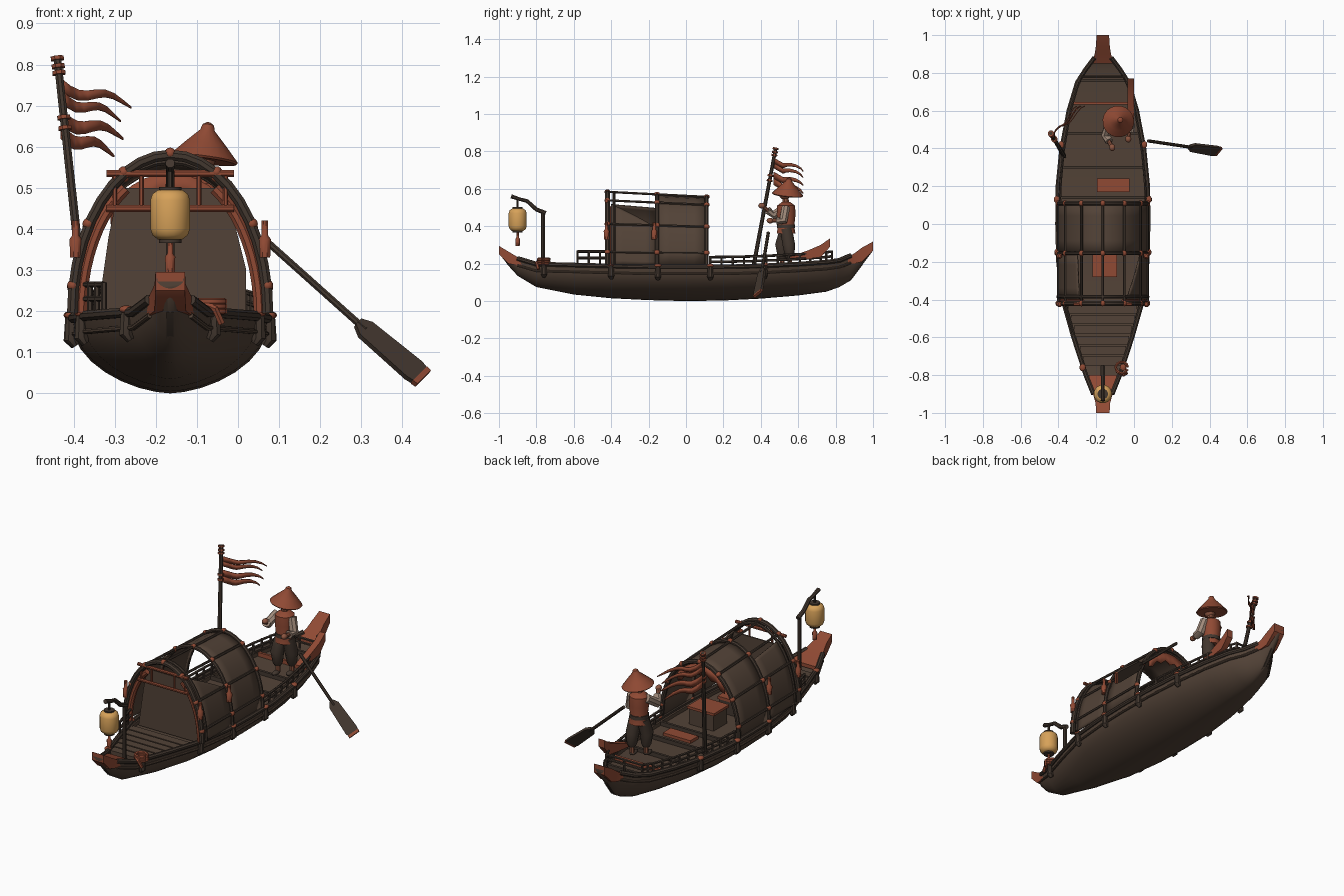
import bpy, bmesh, math
from mathutils import Vector

default_cube = bpy.data.objects.get("Cube")
if default_cube:
    bpy.data.objects.remove(default_cube, do_unlink=True)


def material(name, *rgb):
    mat = bpy.data.materials.new(name)
    mat.use_nodes = True
    mat.diffuse_color = (*rgb, 1)
    mat.node_tree.nodes["Principled BSDF"].inputs["Base Color"].default_value = (*rgb, 1)
    return mat


WOOD = material("brown wood", .085, .055, .038)
DARK = material("dark wood", .055, .038, .028)
RED = material("rust red", .28, .068, .034)
SKIN = material("tan skin", .26, .09, .05)
CLOTH = material("beige cloth", .36, .26, .2)
PAPER = material("lantern yellow", .68, .36, .1)
MID = -.165  # centre line of the boat


def finish(name, bm, mat, thick=0):
    bmesh.ops.recalc_face_normals(bm, faces=bm.faces)
    mesh = bpy.data.meshes.new(name)
    bm.to_mesh(mesh)
    bm.free()
    mesh.materials.append(mat)
    for face in mesh.polygons:
        face.use_smooth = True
    mesh.set_sharp_from_angle(angle=math.radians(40))
    obj = bpy.data.objects.new(name, mesh)
    bpy.context.collection.objects.link(obj)
    if thick:
        solid = obj.modifiers.new("thickness", 'SOLIDIFY')
        solid.thickness, solid.offset = thick, 0
    return obj


def loft(name, rings, mat, closed=True, thick=0):
    bm = bmesh.new()
    rows = [[bm.verts.new(p) for p in ring] for ring in rings]
    count = len(rows[0])
    for a, b in zip(rows, rows[1:]):
        for i in range(count if closed else count - 1):
            j = (i + 1) % count
            bm.faces.new((a[i], a[j], b[j], b[i]))
    if closed:
        bm.faces.new(rows[0])
        bm.faces.new(rows[-1])
    return finish(name, bm, mat, thick)


def tube(name, points, radius, mat, sides=8):
    pts = [Vector(p) for p in points]
    radii = radius if isinstance(radius, (list, tuple)) else [radius] * len(pts)
    spans = [max(p[k] for p in pts) - min(p[k] for p in pts) for k in range(3)]
    flat = Vector([float(k == spans.index(min(spans))) for k in range(3)])
    rings = []
    for i, p in enumerate(pts):
        along = (pts[min(i + 1, len(pts) - 1)] - pts[max(i - 1, 0)]).normalized()
        u = along.cross(flat).normalized()
        v = along.cross(u)
        turns = [math.tau * (k + .5) / sides for k in range(sides)]
        rings.append([p + radii[i] * (u * math.cos(t) + v * math.sin(t)) for t in turns])
    return loft(name, rings, mat)


def box(name, centre, size, mat):
    bm = bmesh.new()
    bmesh.ops.create_cube(bm, size=1)
    bmesh.ops.scale(bm, vec=size, verts=bm.verts)
    bmesh.ops.translate(bm, vec=centre, verts=bm.verts)
    return finish(name, bm, mat)


def ball(name, centre, size, mat):
    bm = bmesh.new()
    bmesh.ops.create_uvsphere(bm, u_segments=12, v_segments=8, radius=1)
    bmesh.ops.scale(bm, vec=size, verts=bm.verts)
    bmesh.ops.translate(bm, vec=centre, verts=bm.verts)
    return finish(name, bm, mat)


def tassel(name, x, y, z, s):
    tube(name, [(x, y, z), (x, y, z - .4 * s), (x, y, z - .5 * s), (x, y, z - s)],
         [.1 * s, .1 * s, .18 * s, .16 * s], RED)


# Hull: stations of y, half width, sheer height, keel height
STATIONS = [(-1, .034, .28, .255), (-.95, .036, .25, .19), (-.9, .05, .22, .135), (-.8, .09, .19, .075),
            (-.6, .155, .185, .035), (-.4, .212, .18, .015), (-.2, .235, .175, .005), (0, .24, .175, 0),
            (.2, .238, .175, .003), (.4, .218, .18, .013), (.6, .18, .19, .03), (.75, .135, .2, .05),
            (.82, .09, .21, .075), (.88, .045, .235, .11), (.94, .034, .27, .19), (1, .03, .305, .27)]


def station(y):
    for a, b in zip(STATIONS, STATIONS[1:]):
        if y <= b[0]:
            f = (y - a[0]) / (b[0] - a[0])
            return [p + (q - p) * f for p, q in zip(a, b)]
    return STATIONS[-1]


def hull_ring(y, w, top, keel):
    ring = []
    for i in range(-8, 9):
        t = i / 8 * math.pi / 2
        x = math.copysign(abs(math.sin(t)) ** 1.2, t) * w
        ring.append((MID + x, y, keel + (top - keel) * (1 - math.cos(t))))
    inner = w * .92
    deck = top - min(.02, .3 * (top - keel))
    return ring + [(MID + inner, y, top), (MID + inner, y, deck), (MID - inner, y, deck), (MID - inner, y, top)]


loft("hull", [hull_ring(*s) for s in STATIONS], WOOD)
tube("keel", [(MID, s[0], s[3] + .012) for s in STATIONS[1:-1]], .012, DARK, 4)
for side, label in ((1, "left"), (-1, "right")):
    body = STATIONS[2:-2]
    tube(label + "_rail", [(MID + side * s[1], s[0], s[2] + .008) for s in body], .013, DARK)
    tube(label + "_strake", [(MID + side * s[1] * .99, s[0], s[2] - .03) for s in body], .007, WOOD)
    # Fenders hung under the rail
    for y in (-.76, -.4, -.15, .13, .42):
        s = station(y)
        x = MID + side * (s[1] + .004)
        tube(label + "_fender", [(x, y, s[2] + .02), (x, y, s[2] - .045), (x - side * .01, y, s[2] - .06)],
             [.013, .018, .01], DARK)
        ball(label + "_fender_knot", (x, y, s[2] + .015), (.017, .02, .01), RED)

# Upturned red bow and stern caps
for name, rows in (("bow_cap", [(-1, .036, .295, .25), (-.95, .038, .265, .2), (-.9, .052, .235, .19), (-.8, .075, .2, .18)]),
                   ("stern_cap", [(1, .033, .318, .27), (.94, .037, .285, .21), (.9, .043, .255, .2), (.85, .06, .225, .2)])):
    loft(name, [[(MID - w, y, a), (MID + w, y, a), (MID + w, y, b), (MID - w, y, b)] for y, w, a, b in rows], RED)

# Deck planks and cross beams
for i in range(6):
    y = -.45 - i * .055
    s = station(y)
    box("bow_plank", (MID, y, s[2] - .008), (s[1] * 1.84, .046, .02), WOOD)
for y in (.14, .3, .48, .64, .76):
    s = station(y)
    box("stern_beam", (MID, y, s[2] - .01), (s[1] * 1.84, .014, .024), RED if y == .64 else DARK)
box("deck_mat", (-.11, .205, .163), (.17, .07, .018), RED)

# Stern railing wrapping round the back
rail_path = []
for y in (.13, .25, .37, .49, .61, .72, .78):
    s = station(y)
    rail_path.append((s[1] * .95, y, s[2]))
loop = [(MID - w, y, z) for w, y, z in rail_path] + [(MID + w, y, z) for w, y, z in reversed(rail_path)]
for lift in (.035, .06):
    tube("stern_railing", [(x, y, z + lift) for x, y, z in loop], .007, DARK, 6)
for a, b in zip(loop, loop[1:]):
    for f in (0, .5):
        p = Vector(a).lerp(Vector(b), f)
        tube("railing_post", [p, p + Vector((0, 0, .065))], .007, DARK, 6)

# Short railing beside the bow deck
fence = [(MID - station(y)[1], y, .19) for y in (-.58, -.52, -.46, -.4)]
for lift in (.04, .075):
    tube("bow_railing", [(x, y, z + lift) for x, y, z in fence], .007, DARK, 6)
for x, y, z in fence:
    tube("bow_railing_post", [(x, y, z), (x, y, z + .08)], .007, DARK, 6)


# Arched canopy
def arch(degrees, y, scale=1.0):
    t = math.radians(degrees)
    height = .385 - .05 * (y + .42)
    return (MID + .238 * scale * math.cos(t), y, .195 + height * scale * math.sin(t))


def sheet(name, y0, y1, start0, start1, end0, end1):
    rings = []
    for i in range(5):
        f = i / 4
        a, b = start0 + (start1 - start0) * f, end0 + (end1 - end0) * f
        rings.append([arch(a + (b - a) * k / 16, y0 + (y1 - y0) * f, .985) for k in range(17)])
    loft(name, rings, WOOD, closed=False, thick=.008)


sheet("canopy_roof", -.155, .11, 0, 0, 180, 180)
sheet("left_canopy_flap", -.4, -.155, 0, 0, 58, 32)
sheet("right_canopy_flap", -.4, -.155, 122, 125, 180, 180)
for y, r in ((-.42, .014), (-.385, .009), (-.155, .011), (.11, .012)):
    tube("canopy_rib", [arch(k * 9, y) for k in range(21)], r, DARK)
for angle in (10, 34, 62, 90, 118, 146, 170):
    tube("canopy_pole", [arch(angle, -.43, 1.01), arch(angle, .12, 1.01)], .007, DARK, 6)
    for y in (-.42, -.155, .11):
        ball("pole_lashing", arch(angle, y, 1.01), (.014, .016, .014), RED)
for first, label in ((0, "left"), (120, "right")):
    tube(label + "_arch_trim", [arch(first + k * 6, -.41, .91) for k in range(11)], .015, RED)

# Front curtain, hanging bars and tassels
curtain = [(-.345, .17), (.02, .17), (.02, .3), (-.03, .5), (-.29, .5), (-.315, .38)]
loft("front_curtain", [[(x, y, z) for x, z in curtain] for y in (-.385, -.377)], WOOD)
for z in (.45, .535):
    tube("front_bar", [(-.32, -.425, z), (-.01, -.425, z)], .009, RED)
for x in (-.3, -.235, -.095, -.03):
    tube("front_bar_post", [(x, -.425, .45), (x, -.425, .535)], .006, RED, 6)
for x in (-.395, .065):
    for y in (-.425, -.17):
        tassel("canopy_tassel", x, y, .42, .09)

# Chest and bench in the cabin
box("chest", (-.13, -.01, .2), (.15, .12, .09), WOOD)
box("chest_lid", (-.13, -.01, .25), (.165, .135, .014), RED)
box("bench", (-.155, -.215, .19), (.12, .12, .08), DARK)
box("bench_cushion", (-.155, -.215, .237), (.13, .13, .016), RED)
drape = [arch(50 + k * 8, .1, .95) for k in range(11)]
loft("rear_drape", [drape, [(x, y, z - .045 - .02 * (k % 2)) for k, (x, y, z) in enumerate(drape)]], RED, False, .006)

# Lantern on its post
tube("lantern_post", [(MID, -.765, .18), (MID, -.765, .48)], .011, DARK)
tube("lantern_arm", [(MID, -.75, .47), (MID, -.8, .49), (MID, -.85, .535), (MID, -.89, .545), (MID, -.935, .56)],
     [.012, .012, .011, .01, .012], DARK)
tube("lantern_hook", [(MID, -.9, .55), (MID, -.9, .49)], .006, DARK, 6)
tube("lantern", [(MID, -.9, z) for z in (.374, .385, .4, .47, .485, .495)], [.03, .044, .049, .049, .044, .03], PAPER, 16)
for z in (.372, .496):
    tube("lantern_cap", [(MID, -.9, z - .006), (MID, -.9, z + .006)], .028, DARK, 12)
tassel("lantern_tassel", MID, -.9, .37, .075)

# Rope coil on the bow
for i in range(3):
    ring = [(-.065 + .032 * math.cos(k * .6), -.76 + .03 * math.sin(k * .6), .2 + i * .012) for k in range(11)]
    tube("rope_coil", ring, .008, RED, 6)
tube("rope_end", [(-.09, -.78, .22), (-.055, -.8, .205), (-.04, -.79, .17)], .009, RED, 6)

# Flag pole with two swallow-tailed pennants
foot, tip = Vector((-.37, .36, .18)), Vector((-.44, .48, .82))
tube("flag_pole", [foot, tip], [.012, .01], DARK)
for f in (.72, .76, .93, .955, .985):
    tube("pole_binding", [foot.lerp(tip, f), foot.lerp(tip, f + .014)], .017, RED)
for z, drop, reach in ((.765, .055, .17), (.69, .07, .15)):
    for lower in (0, 1):
        rings = []
        for k in range(9):
            f = k / 8
            x, y = -.43 + reach * f * (1 - .15 * lower), .47 + .15 * f + .012 * math.sin(f * 9)
            upper = z - .06 * f - .012 * math.sin(f * 7) - lower * drop * (.5 + .1 * f)
            rings.append([(x, y, upper), (x, y, upper - drop * (.5 - .42 * f ** 2))])
        loft("pennant_tail", rings, RED, False, .005)

# Spare red plank leaning at the stern
loft("stern_plank", [[(x, y, a) for x in (-.035, .0)] + [(x, y, b) for x in (.0, -.035)] for y, a, b in
                     ((.55, .235, .215), (.65, .27, .225), (.72, .3, .235), (.77, .335, .29))], RED)

# Oar
grip, neck, end = Vector((.075, .44, .365)), Vector((.31, .405, .155)), Vector((.44, .385, .045))
tube("oar_shaft", [grip, neck], .009, DARK)
across = Vector((.5, .6, .5)).normalized()
face = across.cross(end - neck).normalized() * .007
rings = [[p + across * w + face, p + across * w - face, p - across * w - face, p - across * w + face]
         for p, w in ((neck.lerp(grip, .08), .012), (neck, .028), (neck.lerp(end, .9), .034), (end, .03))]
loft("oar_blade", rings, DARK)
loft("oar_tip", [[p + (p - end) * .06 for p in rings[-1]],
                 [p + (end - neck).normalized() * .014 for p in rings[-1]]], RED)

# Boatman
bx, by = -.085, .535
for side, step in ((1, .02), (-1, -.02)):
    x = bx + side * .03
    tube("trouser_leg", [(bx + side * .02, by, .385), (x, by + step - .005, .3), (x, by + step, .24), (x, by + step, .225)],
         [.034, .035, .026, .018], DARK, 10)
    tube("shin", [(x, by + step, .23), (x, by + step, .185)], .013, SKIN)
    ball("foot", (x, by + step - .015, .187), (.016, .032, .012), DARK)
tube("vest", [(bx, by, z) for z in (.36, .4, .46, .51, .53)], [.052, .045, .052, .05, .022], RED, 12)
tube("sash", [(bx, by, .39), (bx, by, .41)], .05, DARK, 12)
tube("neck", [(bx, by, .52), (bx, by - .005, .56)], .018, SKIN)
ball("head", (bx + .003, by - .008, .578), (.03, .033, .036), SKIN)
for side, elbow, hand in ((1, (-.02, .52, .43), (-.03, .45, .43)), (-1, (-.15, .47, .46), (-.115, .405, .51))):
    shoulder = Vector((bx + side * .045, by, .505))
    wrist = Vector(elbow).lerp(Vector(hand), .5)
    tube("sleeve", [shoulder, elbow, wrist], [.024, .025, .022], CLOTH)
    tube("forearm", [wrist, hand], .011, SKIN)
    ball("hand", hand, (.016, .019, .015), SKIN)
hat = tube("straw_hat", [(0, 0, z) for z in (-.045, -.04, -.005, .03, .044, .05)], [.08, .084, .052, .018, .014, .004], RED, 20)
hat.location = (-.078, .547, .61)
hat.rotation_euler = (-.1, .13, 0)
